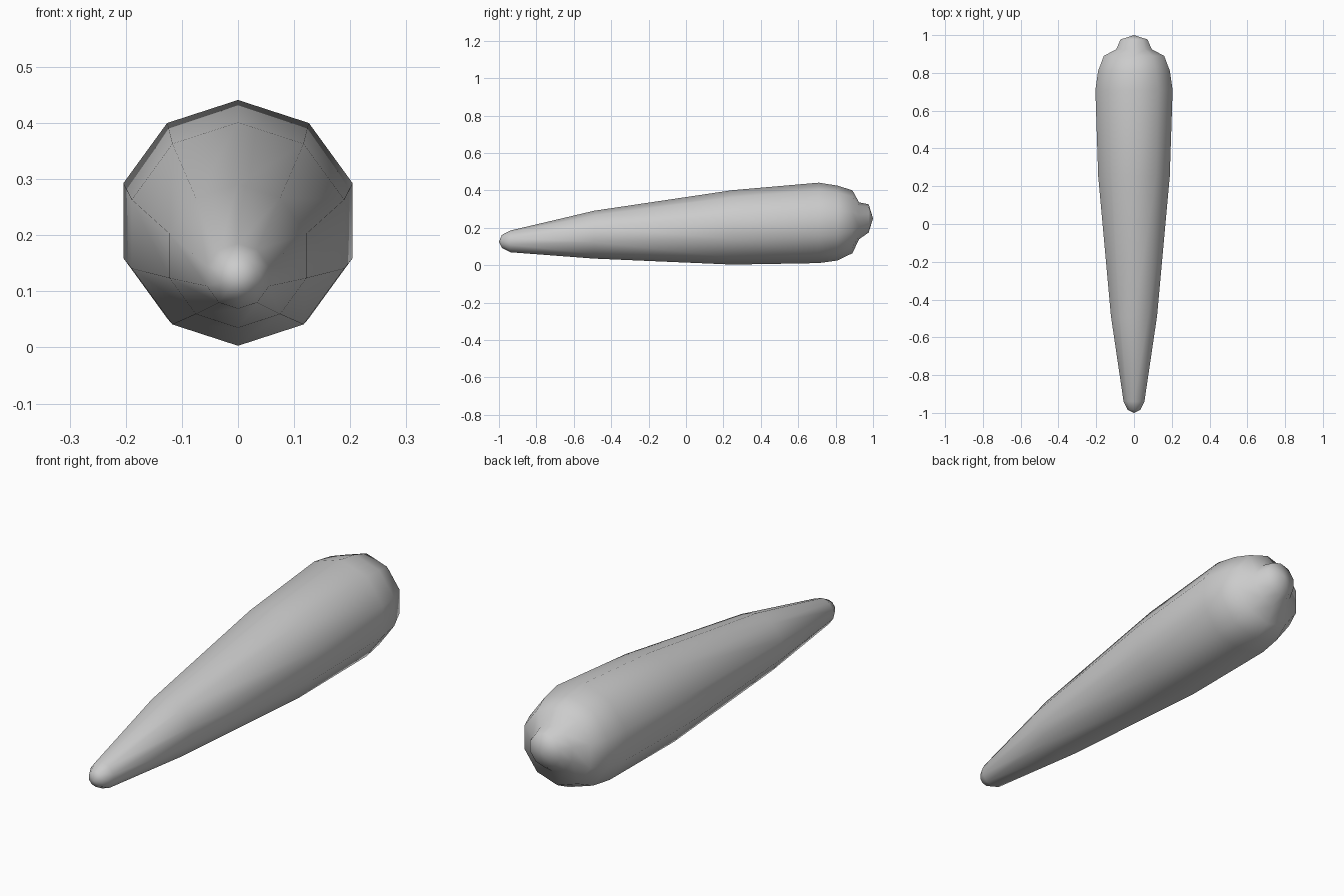
import bpy, bmesh
from math import sin, cos, pi

cube = bpy.data.objects.get("Cube")
if cube:
    bpy.data.objects.remove(cube)

SIDES = 10

# Each cross-section of the tapered body: y, centre height, radius
SECTIONS = [
    (-0.985, 0.127, 0.034),
    (-0.94, 0.127, 0.058),
    (-0.49, 0.163, 0.128),
    (0.25, 0.202, 0.199),
    (0.71, 0.226, 0.215),
    (0.81, 0.225, 0.200),
    (0.89, 0.232, 0.168),
    (0.925, 0.237, 0.099),
    (0.977, 0.25, 0.075),
]
FRONT_TIP = (0, -1, 0.125)
BACK_TIP = (0, 1, 0.25)


def ring(bm, y, height, radius):
    angles = [2 * pi * i / SIDES for i in range(SIDES)]
    return [bm.verts.new((radius * sin(a), y, height + radius * cos(a))) for a in angles]


def cap(bm, loop, tip):
    point = bm.verts.new(tip)
    for i in range(SIDES):
        bm.faces.new((loop[i], loop[(i + 1) % SIDES], point))


# Loft the body and close both rounded ends
bm = bmesh.new()
rings = [ring(bm, *section) for section in SECTIONS]
for a, b in zip(rings, rings[1:]):
    for i in range(SIDES):
        j = (i + 1) % SIDES
        bm.faces.new((a[i], a[j], b[j], b[i]))
cap(bm, rings[0], FRONT_TIP)
cap(bm, rings[-1], BACK_TIP)
bmesh.ops.recalc_face_normals(bm, faces=bm.faces)

mesh = bpy.data.meshes.new("tapered_body")
bm.to_mesh(mesh)
bm.free()
mesh.shade_smooth()
body = bpy.data.objects.new("tapered_body", mesh)
bpy.context.collection.objects.link(body)

# Plain grey surface
grey = bpy.data.materials.new("plain_grey")
grey.use_nodes = True
colour = (0.6, 0.6, 0.6, 1)
grey.diffuse_color = colour
grey.node_tree.nodes["Principled BSDF"].inputs["Base Color"].default_value = colour
mesh.materials.append(grey)
